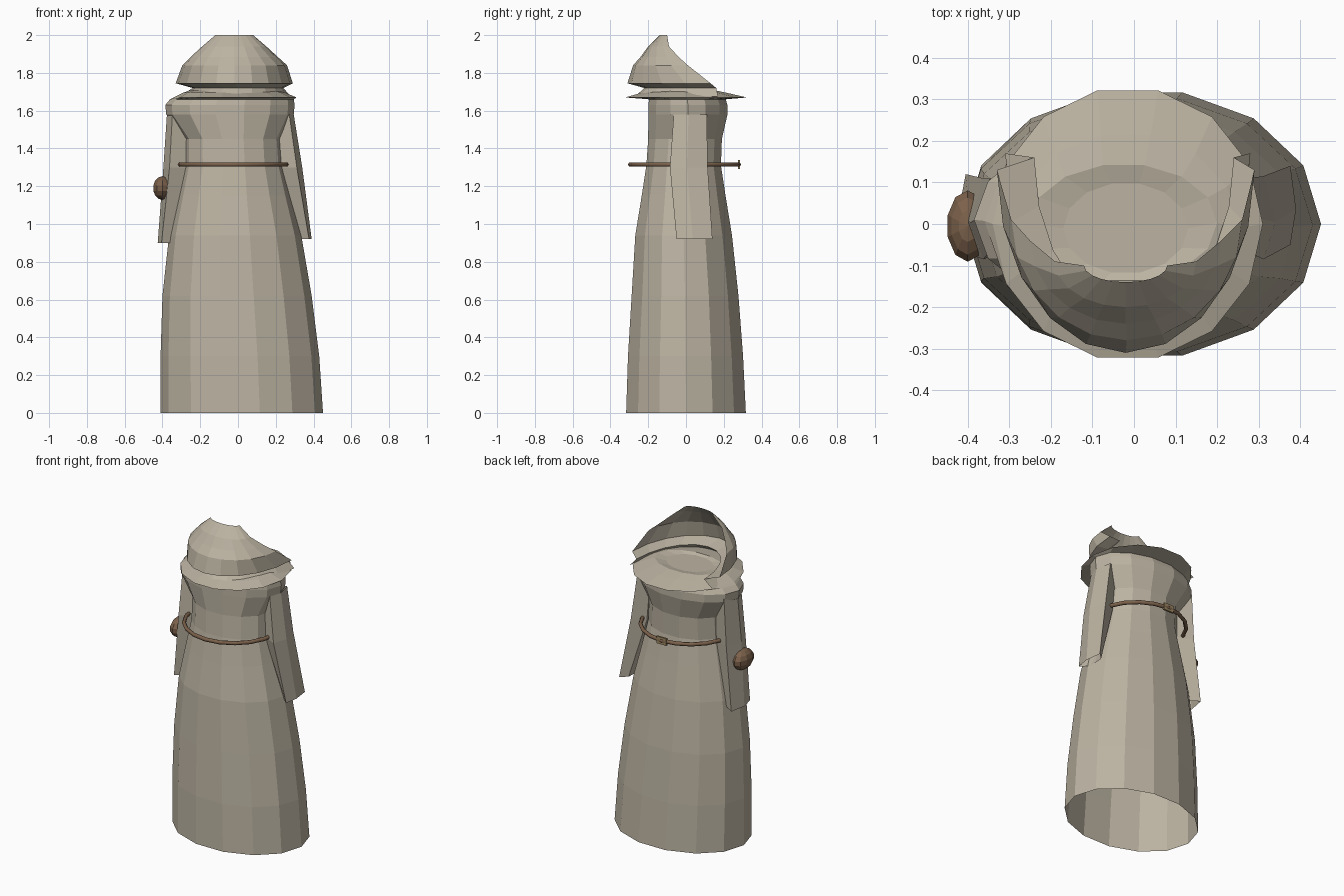
import bpy, bmesh, math
from mathutils import Matrix

if "Cube" in bpy.data.objects:
    bpy.data.objects.remove(bpy.data.objects["Cube"])

def material(name, rgb):
    m = bpy.data.materials.new(name)
    m.diffuse_color = (*rgb, 1)
    m.use_nodes = True
    m.node_tree.nodes["Principled BSDF"].inputs["Base Color"].default_value = m.diffuse_color
    return m

CLOTH = material("cloth", (0.50, 0.45, 0.36))
LEATHER = material("leather", (0.20, 0.12, 0.07))
BRASS = material("brass", (0.33, 0.24, 0.12))

def finish(name, bm, mat):
    me = bpy.data.meshes.new(name)
    bm.to_mesh(me)
    bm.free()
    me.materials.append(mat)
    ob = bpy.data.objects.new(name, me)
    bpy.context.collection.objects.link(ob)
    return ob

def skin(name, rows, mat, closed=True, cap=False):
    """Join rows of points into a surface of quads."""
    bm = bmesh.new()
    rings = [[bm.verts.new(p) for p in row] for row in rows]
    n = len(rows[0])
    for a, b in zip(rings, rings[1:]):
        for i in range(n if closed else n - 1):
            j = (i + 1) % n
            bm.faces.new((a[i], a[j], b[j], b[i]))
    if cap:
        bm.faces.new(rings[-1])
    return finish(name, bm, mat)

def ring(z, x0, x1, y0, y1, n=14):
    """Elliptical ring filling the given x and y range."""
    return [((x0 + x1) / 2 + (x1 - x0) / 2 * math.cos(2 * math.pi * i / n),
             (y0 + y1) / 2 + (y1 - y0) / 2 * math.sin(2 * math.pi * i / n), z)
            for i in range(n)]

# Robe: open bottom, narrow waist, wide shoulders
robe = [(0, -.41, .45, -.325, .325), (.30, -.41, .43, -.315, .31),
        (.62, -.40, .39, -.295, .285), (.94, -.365, .335, -.275, .25),
        (1.15, -.32, .28, -.24, .215), (1.31, -.285, .24, -.215, .19),
        (1.45, -.285, .23, -.205, .195), (1.58, -.38, .295, -.205, .225),
        (1.63, -.385, .30, -.205, .225), (1.66, -.36, .295, -.20, .215)]
skin("robe", [ring(*r) for r in robe], CLOTH)

# Mantle: thin collar brim rising to a closed neck
mantle = [(1.66, -.36, .295, -.20, .215), (1.67, -.34, .31, -.33, .33),
          (1.695, -.29, .25, -.24, .22), (1.71, -.25, .20, -.14, .145),
          (1.70, -.17, .13, -.12, .10)]
skin("mantle", [ring(*r) for r in mantle], CLOTH, cap=True)

# Hood: half shell, open at +y, rim sloping up to the crown
def hood_row(z, x0, x1, rim, front, n=10):
    return [((x0 + x1) / 2 + (x1 - x0) / 2 * math.cos(math.pi * i / n),
             rim + (front - rim) * math.sin(math.pi * i / n), z)
            for i in range(n + 1)]

hood = [(1.675, -.31, .28, .17, -.27), (1.72, -.24, .24, .16, -.22),
        (1.745, -.33, .29, .13, -.31), (1.84, -.295, .26, .01, -.28),
        (1.885, -.25, .21, -.04, -.24), (1.94, -.19, .15, -.09, -.20),
        (2.0, -.12, .08, -.10, -.14)]
skin("hood", [hood_row(*r) for r in hood], CLOTH, closed=False)

# Sleeves: flat six-sided hanging tubes
def sleeve_ring(z, x0, x1, y0, y1):
    d, h = y1 - y0, (x1 - x0) * .25
    return [(x0, y0 + d * .2, z), (x1 - h, y0, z), (x1, y0 + d * .45, z),
            (x1 - h, y1, z), (x0, y1 - d * .2, z), (x0 - h * .3, y0 + d * .5, z)]

def sleeve(name, side, rows):
    pts = [[(side * x, y, z) for x, y, z in sleeve_ring(*r)] for r in rows]
    skin(name, pts, CLOTH)

sleeve("right_sleeve", 1, [(1.58, .20, .295, -.065, .11), (1.30, .225, .34, -.085, .115),
                           (.92, .335, .39, -.05, .14)])
sleeve("left_sleeve", -1, [(1.60, .26, .375, -.065, .11), (1.30, .265, .395, -.085, .11),
                           (.90, .345, .425, -.07, .12)])

# Belt: thin loop standing clear of the waist
cu = bpy.data.curves.new("belt", "CURVE")
cu.dimensions = "3D"
cu.bevel_depth = .012
cu.bevel_resolution = 1
sp = cu.splines.new("POLY")
loop = ring(1.315, -.315, .265, -.295, .28, 20)
sp.points.add(len(loop) - 1)
for p, co in zip(sp.points, loop):
    p.co = (*co, 1)
sp.use_cyclic_u = True
cu.materials.append(LEATHER)
bpy.context.collection.objects.link(bpy.data.objects.new("belt", cu))

# Buckle at the open side of the hood
bm = bmesh.new()
bmesh.ops.create_cube(bm, size=1, matrix=Matrix.Translation((-.025, .28, 1.315))
                      @ Matrix.Diagonal((.07, .012, .045, 1)))
finish("buckle", bm, BRASS)

# Pouch on the left hip
bm = bmesh.new()
bmesh.ops.create_uvsphere(bm, u_segments=10, v_segments=7, radius=1,
                          matrix=Matrix.Translation((-.40, -.005, 1.19))
                          @ Matrix.Diagonal((.052, .088, .063, 1)))
finish("pouch", bm, LEATHER)
